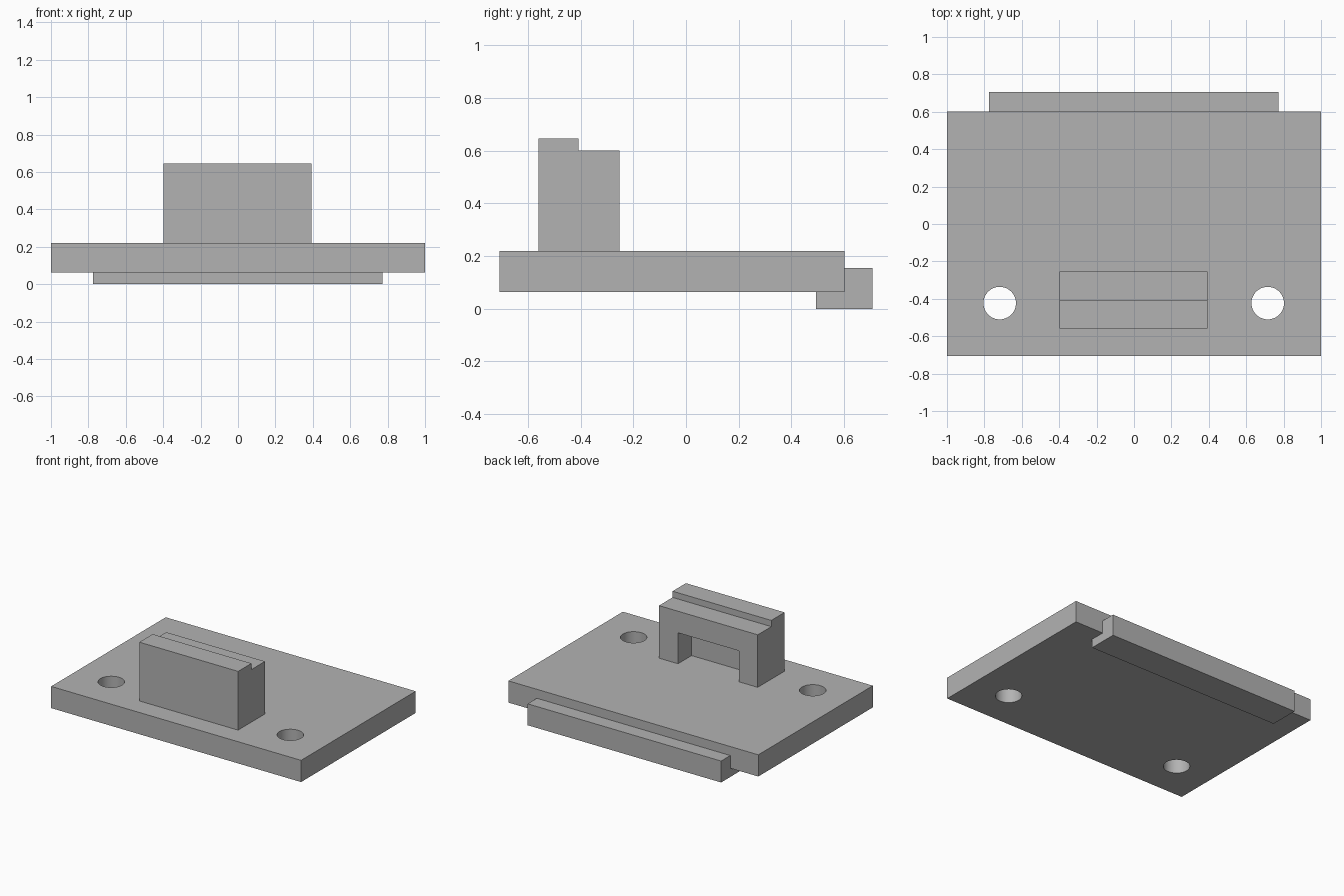
import bpy, bmesh
from mathutils import Vector

if "Cube" in bpy.data.objects:
    bpy.data.objects.remove(bpy.data.objects["Cube"])

grey = bpy.data.materials.new("plain_grey")
grey.diffuse_color = (0.45, 0.45, 0.45, 1)
grey.use_nodes = True
grey.node_tree.nodes["Principled BSDF"].inputs["Base Color"].default_value = grey.diffuse_color


def extrude_profile(name, yz, x0, x1):
    """Solid made by sweeping a y-z outline along x."""
    bm = bmesh.new()
    face = bm.faces.new([bm.verts.new((x0, y, z)) for y, z in yz])
    moved = bmesh.ops.extrude_face_region(bm, geom=[face])["geom"]
    verts = [g for g in moved if isinstance(g, bmesh.types.BMVert)]
    bmesh.ops.translate(bm, verts=verts, vec=Vector((x1 - x0, 0, 0)))
    bmesh.ops.recalc_face_normals(bm, faces=bm.faces)
    mesh = bpy.data.meshes.new(name)
    bm.to_mesh(mesh)
    bm.free()
    mesh.materials.append(grey)
    obj = bpy.data.objects.new(name, mesh)
    bpy.context.collection.objects.link(obj)
    return obj


def rect(y0, y1, z0, z1):
    return [(y0, z0), (y1, z0), (y1, z1), (y0, z1)]


def cut(obj, cutter):
    """Subtract the cutter and remove it."""
    mod = obj.modifiers.new("cut", 'BOOLEAN')
    mod.operation, mod.solver, mod.object = 'DIFFERENCE', 'EXACT', cutter
    bpy.ops.object.select_all(action='DESELECT')
    bpy.context.view_layer.objects.active = obj
    obj.select_set(True)
    bpy.ops.object.modifier_apply(modifier=mod.name)
    bpy.data.objects.remove(cutter)


# Base plate with two round through-holes
plate = extrude_profile("base_plate", rect(-0.707, 0.602, 0.063, 0.22), -1, 1)
for x in (-0.718, 0.715):
    bpy.ops.mesh.primitive_cylinder_add(vertices=48, radius=0.087, depth=0.6,
                                        location=(x, -0.423, 0.14))
    drill = bpy.context.object
    drill.hide_render = True
    drill.data.materials.append(grey)
    cut(plate, drill)
bpy.ops.object.shade_smooth_by_angle()

# Stepped block, hollowed from the back
block = extrude_profile("stepped_block", [(-0.56, 0.22), (-0.253, 0.22), (-0.253, 0.60),
                                          (-0.408, 0.60), (-0.408, 0.645), (-0.56, 0.645)],
                        -0.397, 0.393)
recess = extrude_profile("recess_cutter", rect(-0.408, -0.1, 0.1, 0.444), -0.245, 0.241)
recess.hide_render = True
cut(block, recess)

# L-shaped lip hooked under the back edge
extrude_profile("back_lip", [(0.494, 0), (0.707, 0), (0.707, 0.155),
                             (0.602, 0.155), (0.602, 0.063), (0.494, 0.063)], -0.776, 0.772)
